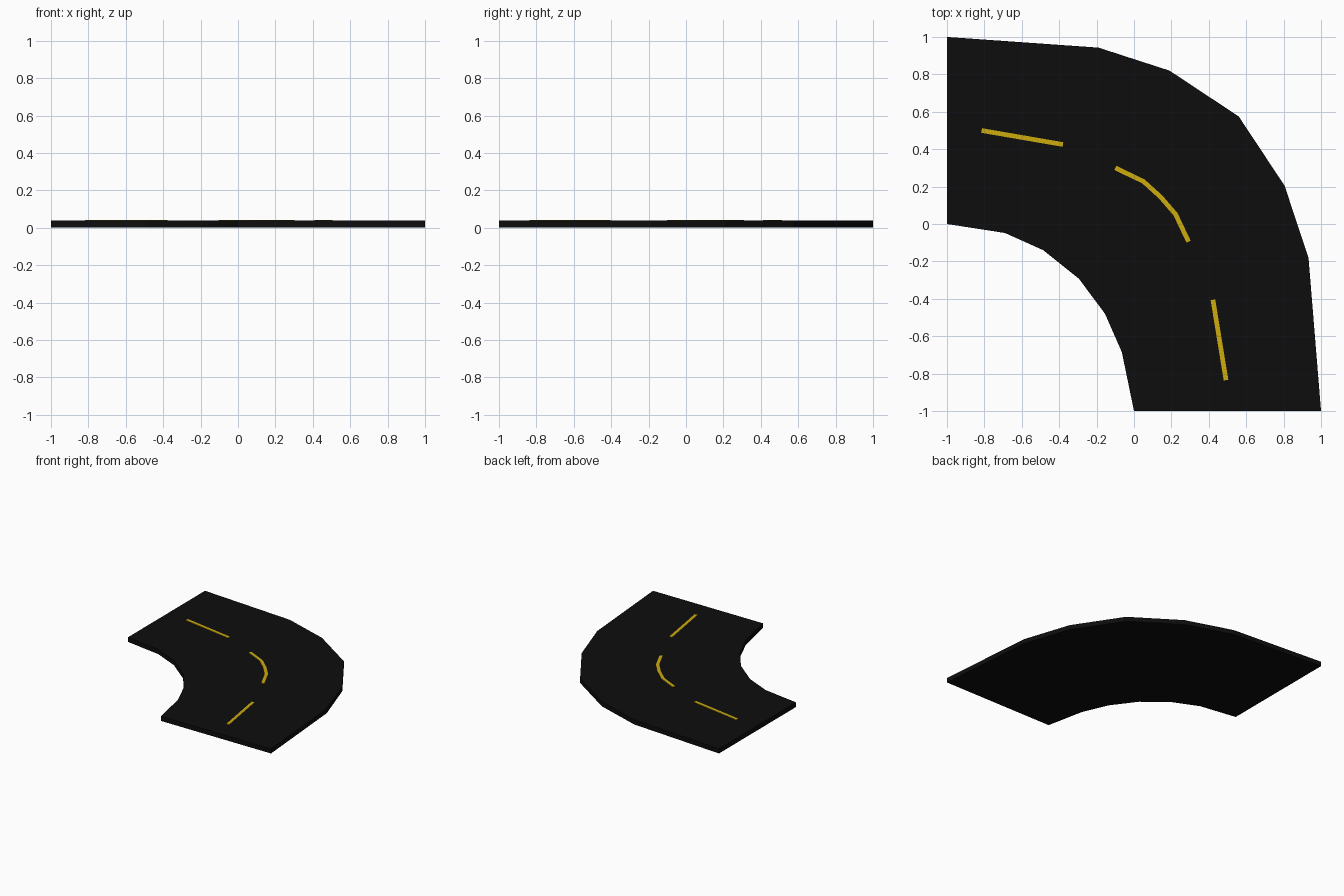
import bpy, bmesh
from mathutils import Vector

if "Cube" in bpy.data.objects:
    bpy.data.objects.remove(bpy.data.objects["Cube"])

ROAD_TOP = 0.038
MARK_TOP = 0.042


def material(name, rgb):
    m = bpy.data.materials.new(name)
    m.diffuse_color = (*rgb, 1)
    m.use_nodes = True
    m.node_tree.nodes["Principled BSDF"].inputs["Base Color"].default_value = m.diffuse_color
    return m


asphalt = material("asphalt_black", (0.004, 0.004, 0.004))
paint = material("line_yellow", (0.61, 0.41, 0.004))


def slab(name, left, right, z0, z1, mat):
    """Strip between two matching edge lines, extruded from z0 to z1."""
    bm = bmesh.new()
    a = [bm.verts.new((x, y, z0)) for x, y in left]
    b = [bm.verts.new((x, y, z0)) for x, y in right]
    faces = [bm.faces.new((a[i], a[i + 1], b[i + 1], b[i])) for i in range(len(a) - 1)]
    ext = bmesh.ops.extrude_face_region(bm, geom=faces, use_keep_orig=True)
    top = [g for g in ext["geom"] if isinstance(g, bmesh.types.BMVert)]
    bmesh.ops.translate(bm, verts=top, vec=(0, 0, z1 - z0))
    bmesh.ops.recalc_face_normals(bm, faces=bm.faces)
    me = bpy.data.meshes.new(name)
    bm.to_mesh(me)
    bm.free()
    me.materials.append(mat)
    ob = bpy.data.objects.new(name, me)
    bpy.context.collection.objects.link(ob)
    return ob


def dash(name, path, width=0.025):
    """Painted line of constant width along a path."""
    p = [Vector(q) for q in path]
    left, right = [], []
    for i, q in enumerate(p):
        d = (p[min(i + 1, len(p) - 1)] - p[max(i - 1, 0)]).normalized()
        n = Vector((-d.y, d.x)) * width / 2
        left.append(q + n)
        right.append(q - n)
    slab(name, left, right, ROAD_TOP - 0.003, MARK_TOP, paint)


# Curved road bed
outer = [(-1, 1), (-0.19, 0.943), (0.19, 0.82), (0.56, 0.575),
         (0.805, 0.205), (0.933, -0.18), (1, -1)]
inner = [(-1, 0), (-0.69, -0.048), (-0.485, -0.14), (-0.295, -0.292),
         (-0.155, -0.48), (-0.065, -0.685), (0, -1)]
slab("road_bed", outer, inner, 0, ROAD_TOP, asphalt)

# Centre line dashes
dash("dash_start", [(-0.815, 0.5), (-0.38, 0.425)])
dash("dash_bend", [(-0.1, 0.3), (0.05, 0.228), (0.142, 0.145), (0.222, 0.052), (0.292, -0.095)])
dash("dash_end", [(0.422, -0.405), (0.492, -0.835)])
